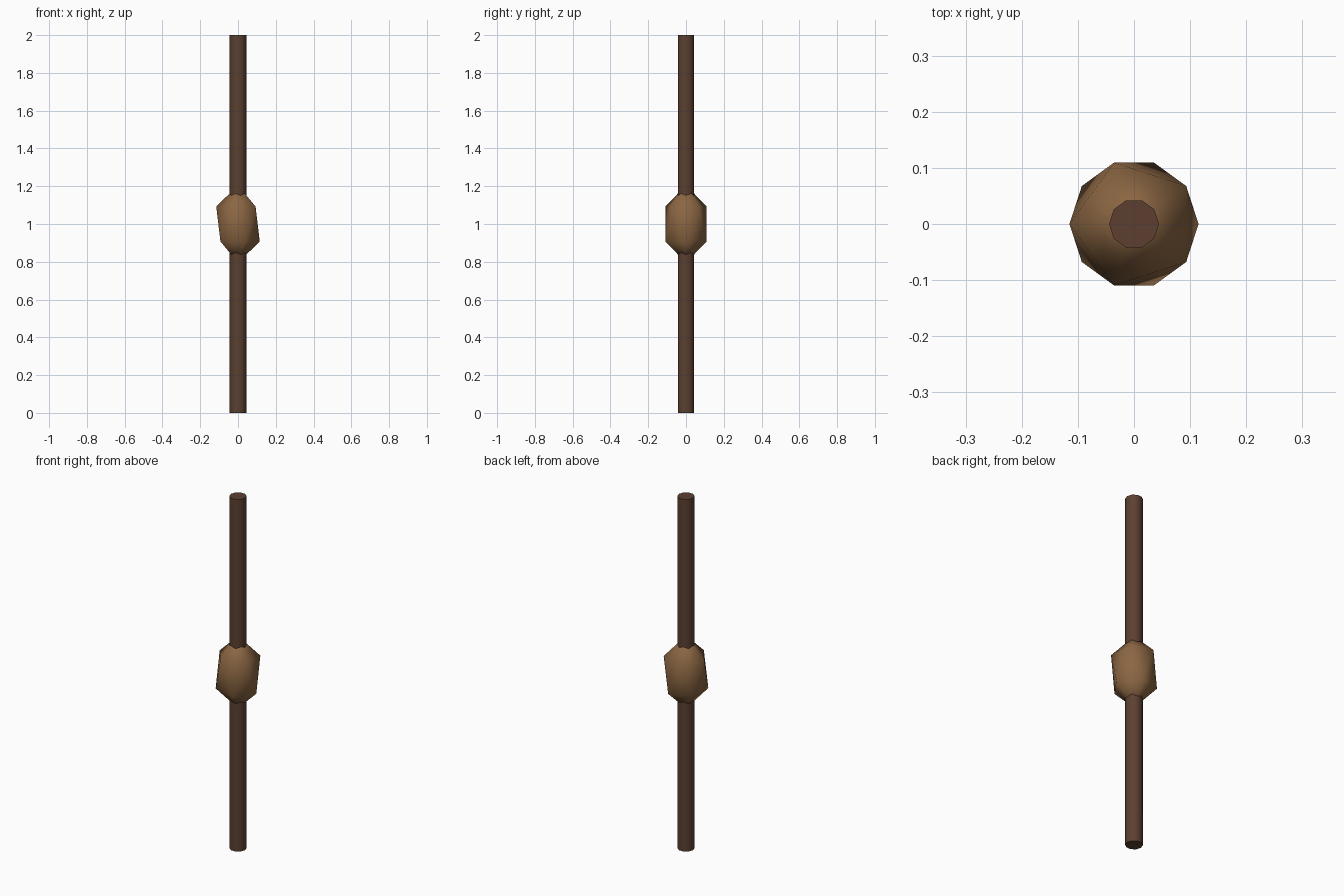
import bpy, math

if "Cube" in bpy.data.objects:
    bpy.data.objects.remove(bpy.data.objects["Cube"])

def material(name, color):
    m = bpy.data.materials.new(name)
    m.diffuse_color = (*color, 1)
    m.use_nodes = True
    m.node_tree.nodes["Principled BSDF"].inputs["Base Color"].default_value = m.diffuse_color
    return m

def finish(name, mat, angle):
    ob = bpy.context.object
    ob.name = name
    ob.data.materials.append(mat)
    bpy.ops.object.shade_smooth_by_angle(angle=math.radians(angle))
    return ob

dark = material("dark wood", (0.107, 0.051, 0.030))
light = material("light wood", (0.258, 0.133, 0.055))

# Long ten-sided shaft, one corner pointing along +x
bpy.ops.mesh.primitive_cylinder_add(vertices=10, radius=0.0445, depth=2,
                                    location=(0, 0, 1), rotation=(0, 0, math.pi / 2))
finish("shaft", dark, 40)

# Stretched icosahedron knob in the middle
bpy.ops.mesh.primitive_ico_sphere_add(subdivisions=1, radius=0.1286, location=(0, 0, 1),
                                      rotation=(0, 0, math.pi))
knob = finish("knob", light, 60)
knob.scale = (1, 1, 1.6)
